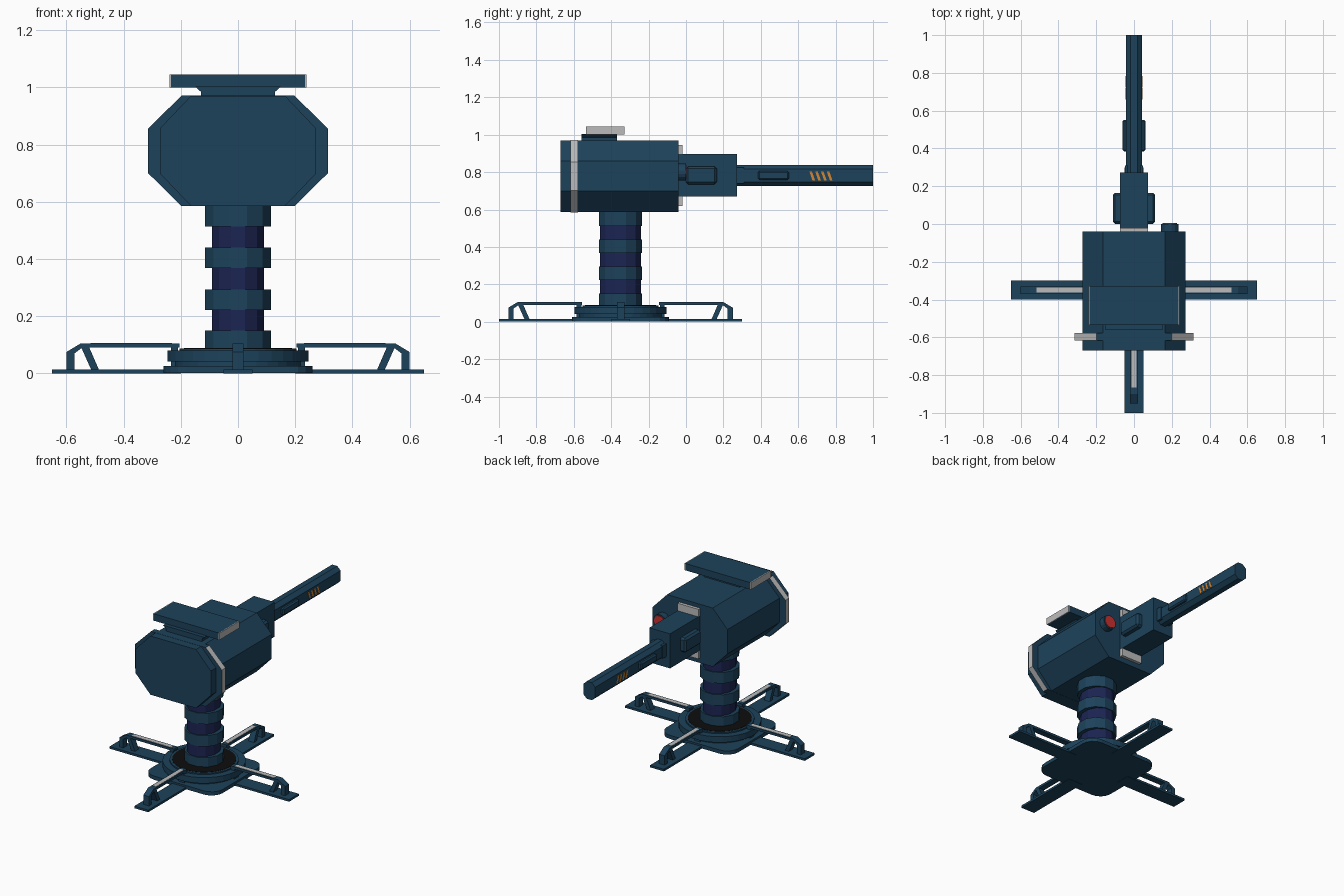
import bpy, bmesh
from math import pi, cos, sin
from mathutils import Matrix, Vector

if "Cube" in bpy.data.objects:
    bpy.data.objects.remove(bpy.data.objects["Cube"])

CY = -0.35  # pedestal axis in y


def mat(name, col):
    m = bpy.data.materials.new(name)
    m.diffuse_color = (*col, 1)
    m.use_nodes = True
    m.node_tree.nodes["Principled BSDF"].inputs["Base Color"].default_value = m.diffuse_color
    return m


BLUE = mat("blue", (0.012, 0.055, 0.105))
NAVY = mat("navy", (0.011, 0.018, 0.085))
GREY = mat("light_grey", (0.5, 0.5, 0.5))
BLACK = mat("black", (0.004, 0.004, 0.004))
RED = mat("red", (0.6, 0.03, 0.03))
ORANGE = mat("orange", (0.65, 0.24, 0.03))


def prism(name, pts, a, b, axis, m, bevel=0.0):
    """Extrude a 2D profile from a to b. axis y: pts=(x,z); x: (y,z); z: (x,y)."""
    place = {"x": lambda p, t: (t, p[0], p[1]),
             "y": lambda p, t: (p[0], t, p[1]),
             "z": lambda p, t: (p[0], p[1], t)}[axis]
    bm = bmesh.new()
    lo = [bm.verts.new(place(p, a)) for p in pts]
    hi = [bm.verts.new(place(p, b)) for p in pts]
    bm.faces.new(lo)
    bm.faces.new(hi)
    n = len(pts)
    for i in range(n):
        bm.faces.new((lo[i], lo[(i + 1) % n], hi[(i + 1) % n], hi[i]))
    bmesh.ops.recalc_face_normals(bm, faces=bm.faces)
    if bevel:
        bmesh.ops.bevel(bm, geom=bm.edges[:], offset=bevel, segments=1, affect='EDGES')
    me = bpy.data.meshes.new(name)
    bm.to_mesh(me)
    bm.free()
    me.materials.append(m)
    ob = bpy.data.objects.new(name, me)
    bpy.context.collection.objects.link(ob)
    return ob


def box(name, x0, x1, y0, y1, z0, z1, m, bevel=0.0):
    return prism(name, [(x0, y0), (x1, y0), (x1, y1), (x0, y1)], z0, z1, "z", m, bevel)


def ngon(n, rx, ry, cx=0.0, cy=0.0):
    return [(cx + rx * cos(2 * pi * (i + .5) / n), cy + ry * sin(2 * pi * (i + .5) / n))
            for i in range(n)]


def chamfered(w, h, fx, fz, cz=0.0):
    """Octagon with half size w,h and flat half lengths fx,fz."""
    q = [(fx, h), (w, fz), (w, -fz), (fx, -h)]
    return [(x, z + cz) for x, z in q + [(-x, z) for x, z in reversed(q)]]


# Base plate with rounded corners
corner = [(0.18 + 0.08 * cos(a * pi / 8), 0.18 + 0.08 * sin(a * pi / 8)) for a in range(5)]
plate = []
for k in range(4):
    r = Matrix.Rotation(k * pi / 2, 2)
    plate += [tuple(r @ Vector(p) + Vector((0, CY))) for p in corner]
prism("base_plate", plate, 0.002, 0.026, "z", BLUE)

# Turntable discs
for name, r, z0, z1, m in [("turntable_neck", 0.22, 0.02, 0.045, BLUE),
                           ("turntable", 0.247, 0.042, 0.08, BLUE),
                           ("turntable_rim", 0.205, 0.078, 0.088, BLUE),
                           ("turntable_pad", 0.19, 0.085, 0.0895, BLACK)]:
    prism(name, ngon(32, r, r, 0, CY), z0, z1, "z", m)

# Four legs, modelled along +x then turned around the pedestal
STRUT = [(0.205, 0.092), (0.23, 0.092), (0.23, 0.02), (0.21, 0.02)]
for k in range(4):
    parts = [
        box("leg_foot", 0.2, 0.65, -0.05, 0.05, 0, 0.014, BLUE),
        prism("leg_rail", [(0.205, 0.09), (0.205, 0.105), (0.55, 0.105), (0.6, 0.075), (0.6, 0.01),
                           (0.572, 0.01), (0.572, 0.07), (0.545, 0.09)], -0.02, 0.02, "y", BLUE),
        prism("leg_post", [(0.21, 0.02), (0.235, 0.02), (0.235, 0.095), (0.21, 0.095)],
              -0.02, 0.02, "y", BLUE),
        prism("leg_brace", [(0.485, 0.01), (0.512, 0.01), (0.55, 0.095), (0.522, 0.095)],
              -0.02, 0.02, "y", BLUE),
        box("leg_strip", 0.23, 0.515, -0.013, 0.013, 0.1, 0.1065, GREY)]
    turn = Matrix.Translation((0, CY, 0)) @ Matrix.Rotation(k * pi / 2, 4, 'Z')
    for ob in parts:
        ob.data.transform(turn)
        ob.name = f"{ob.name.split('.')[0]}_{k + 1}"

# Column: core with four collars
prism("column_core", ngon(12, 0.095, 0.113, 0, CY), 0.08, 0.6, "z", NAVY)
for i, (z0, z1) in enumerate([(0.08, 0.15), (0.222, 0.294), (0.368, 0.44), (0.513, 0.6)]):
    prism(f"column_collar_{i + 1}", ngon(12, 0.12, 0.118, 0, CY), z0, z1, "z", BLUE)

# Turret body and the raised band with light side faces
prism("turret_body", chamfered(0.272, 0.192, 0.165, 0.08, 0.778), -0.67, -0.04, "y", BLUE)
band = prism("turret_band", chamfered(0.315, 0.193, 0.198, 0.077, 0.778), -0.617, -0.578, "y", BLUE)
band.data.materials.append(GREY)
for f in band.data.polygons:
    if abs(f.normal.x) > 0.3:
        f.material_index = 1

# Roof plate on its flared neck
prism("roof_neck", [(-0.13, 0.965), (0.13, 0.965), (0.13, 0.985), (0.15, 1.003), (-0.15, 1.003),
                    (-0.13, 0.985)], -0.56, -0.37, "y", BLUE)
box("roof_plate", -0.235, 0.235, -0.535, -0.328, 1.0, 1.045, BLUE)
for s in (-1, 1):
    box("roof_plate_end", *sorted((s * 0.234, s * 0.24)), -0.535, -0.328, 1.0, 1.045, GREY)

# Gun mount, light plates above and below it
box("gun_mount", -0.075, 0.075, -0.05, 0.272, 0.67, 0.896, BLUE)
for z0, z1 in [(0.896, 0.945), (0.62, 0.67)]:
    box("mount_plate", -0.075, 0.075, -0.045, -0.02, z0, z1, GREY)

# Sensor eye
prism("sensor_housing", ngon(16, 0.047, 0.047, 0.19, 0.8), -0.06, 0.0, "y", BLUE)
prism("sensor_lens", ngon(16, 0.039, 0.039, 0.19, 0.8), -0.01, 0.004, "y", RED)

# Barrel
prism("barrel", chamfered(0.043, 0.057, 0.018, 0.034, 0.782), 0.26, 1.0, "y", BLUE)
box("barrel_root", -0.048, 0.048, 0.26, 0.31, 0.74, 0.825, BLUE)

# Side lugs, barrel panels and slanted warning stripes on both sides
for s, side in ((-1, "left"), (1, "right")):
    box(f"mount_lug_{side}", *sorted((s * 0.06, s * 0.112)), 0.0, 0.165, 0.735, 0.83, BLUE, 0.012)
    box(f"barrel_panel_{side}", *sorted((s * 0.03, s * 0.062)), 0.385, 0.55, 0.758, 0.806, BLUE, 0.008)
    for i in range(4):
        y = 0.66 + i * 0.031
        prism(f"stripe_{side}_{i + 1}", [(y, 0.802), (y + 0.014, 0.802), (y + 0.03, 0.756),
                                         (y + 0.016, 0.756)], s * 0.03, s * 0.0445, "x", ORANGE)
